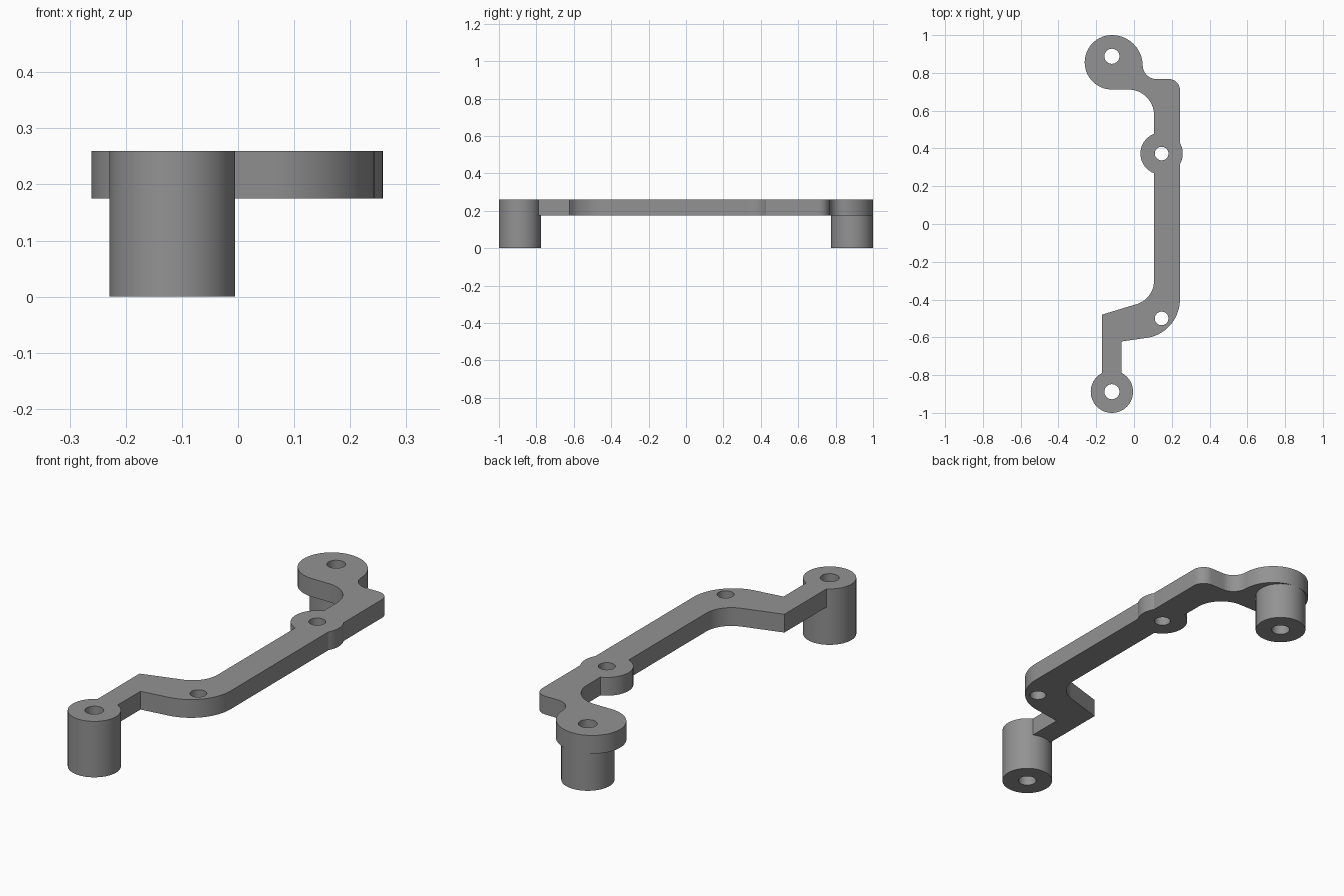
import bpy, bmesh
from math import sin, cos, radians

if "Cube" in bpy.data.objects:
    bpy.data.objects.remove(bpy.data.objects["Cube"])

Z0, Z1 = 0.175, 0.26          # plate underside and top
POST_X, POST_Y = -0.117, 0.888

grey = bpy.data.materials.new("grey plastic")
grey.diffuse_color = (0.29, 0.29, 0.29, 1)
grey.use_nodes = True
grey.node_tree.nodes["Principled BSDF"].inputs["Base Color"].default_value = grey.diffuse_color


def arc(cx, cy, r, a0, a1, n=16):
    """Points along an arc, angles in degrees."""
    return [(cx + r * cos(radians(a0 + (a1 - a0) * i / n)),
             cy + r * sin(radians(a0 + (a1 - a0) * i / n))) for i in range(n + 1)]


def prism(name, outline, z0, z1):
    """Extrude a closed outline from z0 to z1."""
    bm = bmesh.new()
    face = bm.faces.new([bm.verts.new((x, y, z0)) for x, y in outline])
    ext = bmesh.ops.extrude_face_region(bm, geom=[face])
    for v in ext["geom"]:
        if isinstance(v, bmesh.types.BMVert):
            v.co.z = z1
    bmesh.ops.recalc_face_normals(bm, faces=bm.faces)
    mesh = bpy.data.meshes.new(name)
    bm.to_mesh(mesh)
    bm.free()
    mesh.materials.append(grey)
    ob = bpy.data.objects.new(name, mesh)
    bpy.context.collection.objects.link(ob)
    return ob


def disc(name, x, y, r, z0, z1, n=64):
    return prism(name, arc(x, y, r, 0, 360, n)[:-1], z0, z1)


def combine(target, tool, operation):
    """Apply a boolean and discard the tool."""
    mod = target.modifiers.new(operation, 'BOOLEAN')
    mod.operation, mod.object, mod.solver = operation, tool, 'EXACT'
    bpy.context.view_layer.objects.active = target
    bpy.ops.object.modifier_apply(modifier=mod.name)
    bpy.data.objects.remove(tool)


# Arm outline, counter-clockwise from the front post
outline = [(-0.17, -0.86), (-0.066, -0.86), (-0.066, -0.622)]
outline += arc(0.038, -0.40, 0.205, -83, 0, 24)          # outer front bend
outline += arc(0.186, 0.710, 0.057, 0, 90, 10)           # rear corner
outline += arc(0.120, 0.841, 0.074, 270, 180, 12)        # concave neck
outline += arc(POST_X, 0.837, 0.163, 0, 90, 20)[1:-1]    # rear pad, right
outline += arc(POST_X, 0.856, 0.144, 90, 270, 40)        # rear pad, left
outline += arc(-0.030, 0.576, 0.136, 90, 0, 20)          # inner rear bend
outline += arc(-0.024, -0.30, 0.130, 0, -73.6, 20)       # inner front bend
outline += [(-0.17, -0.48)]
bracket = prism("bracket", outline, Z0, Z1)

# Middle boss and the two standing posts
combine(bracket, disc("boss", 0.146, 0.373, 0.112, Z0, Z1), 'UNION')
combine(bracket, disc("front_post", POST_X, -POST_Y, 0.112, 0, Z1), 'UNION')
combine(bracket, disc("rear_post", POST_X, POST_Y, 0.112, 0, 0.22), 'UNION')

# Screw holes
for x, y, r in ((POST_X, POST_Y, 0.040), (POST_X, -POST_Y, 0.040),
                (0.146, 0.373, 0.036), (0.146, -0.50, 0.036)):
    combine(bracket, disc("hole", x, y, r, -0.1, 0.4, 32), 'DIFFERENCE')

# Smooth the curved walls, keep the rims sharp
bpy.ops.object.select_all(action='DESELECT')
bracket.select_set(True)
bpy.context.view_layer.objects.active = bracket
bpy.ops.object.shade_smooth_by_angle(angle=radians(30))
